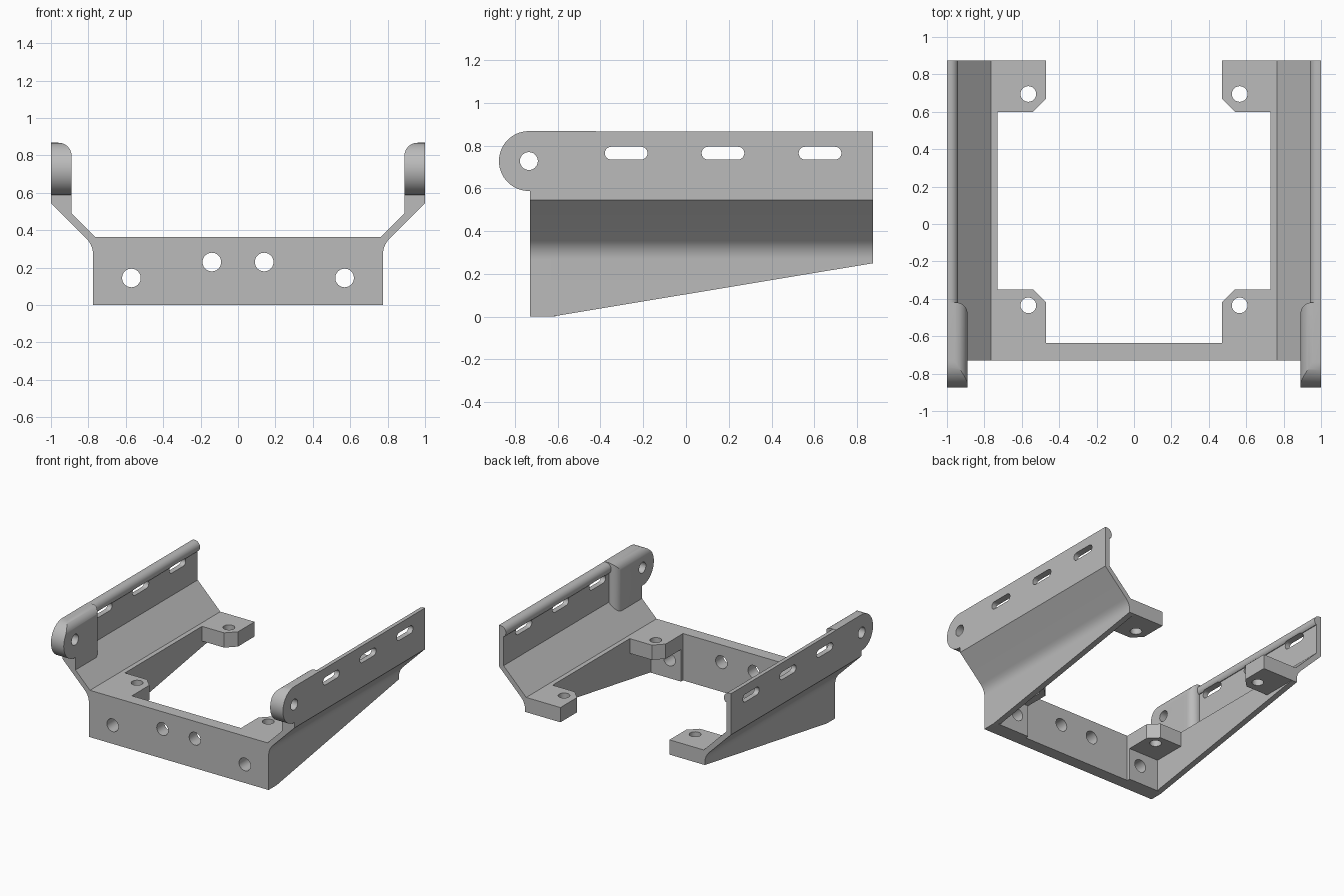
import bpy, bmesh
from math import sin, cos, radians
from mathutils import Vector

if "Cube" in bpy.data.objects:
    bpy.data.objects.remove(bpy.data.objects["Cube"])

metal = bpy.data.materials.new("grey metal")
metal.use_nodes = True
GREY = (0.5, 0.5, 0.5, 1)
metal.diffuse_color = GREY
metal.node_tree.nodes["Principled BSDF"].inputs["Base Color"].default_value = GREY


def arc(cx, cy, r, start, end, steps=12):
    angles = [radians(start + (end - start) * i / steps) for i in range(steps + 1)]
    return [(cx + r * cos(a), cy + r * sin(a)) for a in angles]


def prism(name, points, axis, low, high):
    """Extrude a flat profile along one axis."""
    place = {"x": lambda u, v, d: (d, u, v),
             "y": lambda u, v, d: (u, d, v),
             "z": lambda u, v, d: (u, v, d)}[axis]
    bm = bmesh.new()
    face = bm.faces.new([bm.verts.new(place(u, v, low)) for u, v in points])
    side = bmesh.ops.extrude_face_region(bm, geom=[face])
    moved = [g for g in side["geom"] if isinstance(g, bmesh.types.BMVert)]
    bmesh.ops.translate(bm, verts=moved, vec=Vector(place(0, 0, high - low)))
    bmesh.ops.recalc_face_normals(bm, faces=bm.faces)
    mesh = bpy.data.meshes.new(name)
    bm.to_mesh(mesh)
    bm.free()
    mesh.materials.append(metal)
    obj = bpy.data.objects.new(name, mesh)
    bpy.context.collection.objects.link(obj)
    return obj


def rect(a, b, c, d):
    return [(a, c), (b, c), (b, d), (a, d)]


def combine(obj, cutter, operation="DIFFERENCE"):
    """Apply a boolean and discard the cutter."""
    mod = obj.modifiers.new("cut", "BOOLEAN")
    mod.operation, mod.solver, mod.object = operation, "EXACT", cutter
    bpy.context.view_layer.update()
    graph = bpy.context.evaluated_depsgraph_get()
    mesh = bpy.data.meshes.new_from_object(obj.evaluated_get(graph))
    obj.modifiers.clear()
    obj.data = mesh
    bpy.data.objects.remove(cutter)


def drill(obj, u, v, r, axis):
    combine(obj, prism("drill", arc(u, v, r, 0, 345, 23), axis, -1.5, 1.5))


def finish(obj, mirrored=True):
    bpy.ops.object.select_all(action="DESELECT")
    obj.select_set(True)
    bpy.context.view_layer.objects.active = obj
    bpy.ops.object.shade_smooth_by_angle(angle=radians(30))
    if mirrored:
        obj.modifiers.new("other side", "MIRROR").use_clip = False


FRONT, BACK, DECK, TAB_BASE = -0.73, 0.875, 0.365, 0.25
HINGE = (-0.735, 0.728)

# Front cross plate with four holes
plate = prism("front_plate", rect(-0.775, 0.775, 0, DECK), "y", FRONT, -0.635)
pads = prism("pad", rect(0.47, 0.74, 0, TAB_BASE + 0.02), "y", -0.70, -0.61)
finish_pads = pads
finish_pads.name = "plate_end_pads"
for x, z in ((0.57, 0.145), (0.14, 0.23)):
    for s in (-1, 1):
        drill(plate, s * x, z, 0.05, "y")
drill(pads, 0.57, 0.145, 0.05, "y")
finish(plate, False)
finish(pads)

# Bent side panels with a rolled top edge
profile = ([(0.73, 0), (0.775, 0)]
           + arc(0.895, 0.27, 0.12, 180, 135, 8)
           + [(1, 0.545), (1, 0.866)]
           + arc(0.985, 0.821, 0.045, 90, 225)
           + [(0.96, 0.79), (0.96, 0.56), (0.765, DECK), (0.73, DECK)])
panel = prism("side_panels", profile, "y", FRONT, BACK)
combine(panel, prism("wedge", [(-0.63, 0), (-0.63, -0.2), (1, -0.2),
                               (1, 0.271), (BACK, TAB_BASE)], "x", 0.6, 1.1))
for y in (-0.28, 0.173, 0.627):
    slot = arc(y + 0.07, 0.765, 0.03, -90, 90) + arc(y - 0.07, 0.765, 0.03, 90, 270)
    combine(panel, prism("slot", slot, "x", 0.8, 1.1))
drill(panel, *HINGE, 0.042, "x")
finish(panel)

# Hinge lugs, rounded at the nose, the top inner edge and the rear inner corner
nose = arc(*HINGE, 0.14, 270, 90, 28)
lug = prism("hinge_lugs", nose + [(-0.42, 0.868), (-0.42, 0.4), (HINGE[0] + 0.005, 0.4),
                                  (HINGE[0] + 0.005, 0.588)], "x", 0.89, 1)
section = [(0.88, 0.46), (1.01, 0.59), (1.01, 0.868)] + arc(0.96, 0.798, 0.07, 90, 180) + [(0.88, 0.798)]
combine(lug, prism("section", section, "y", -1, 0), "INTERSECT")
plan = [(0.89, -1), (1.01, -1), (1.01, -0.42)] + arc(0.95, -0.48, 0.06, 90, 180)
combine(lug, prism("plan", plan, "z", 0, 1), "INTERSECT")
drill(lug, *HINGE, 0.042, "x")
finish(lug)

# Mounting tabs with clipped corners
front_tab = prism("front_tabs", [(0.47, -0.70), (0.75, -0.70), (0.75, -0.35), (0.54, -0.35),
                                 (0.47, -0.42)], "z", TAB_BASE, DECK)
rear_tab = prism("rear_tabs", [(0.47, BACK), (0.77, BACK), (0.77, 0.6), (0.54, 0.6),
                               (0.47, 0.67)], "z", TAB_BASE, DECK)
for tab, y in ((front_tab, -0.435), (rear_tab, 0.695)):
    drill(tab, 0.565, y, 0.042, "z")
    finish(tab)
